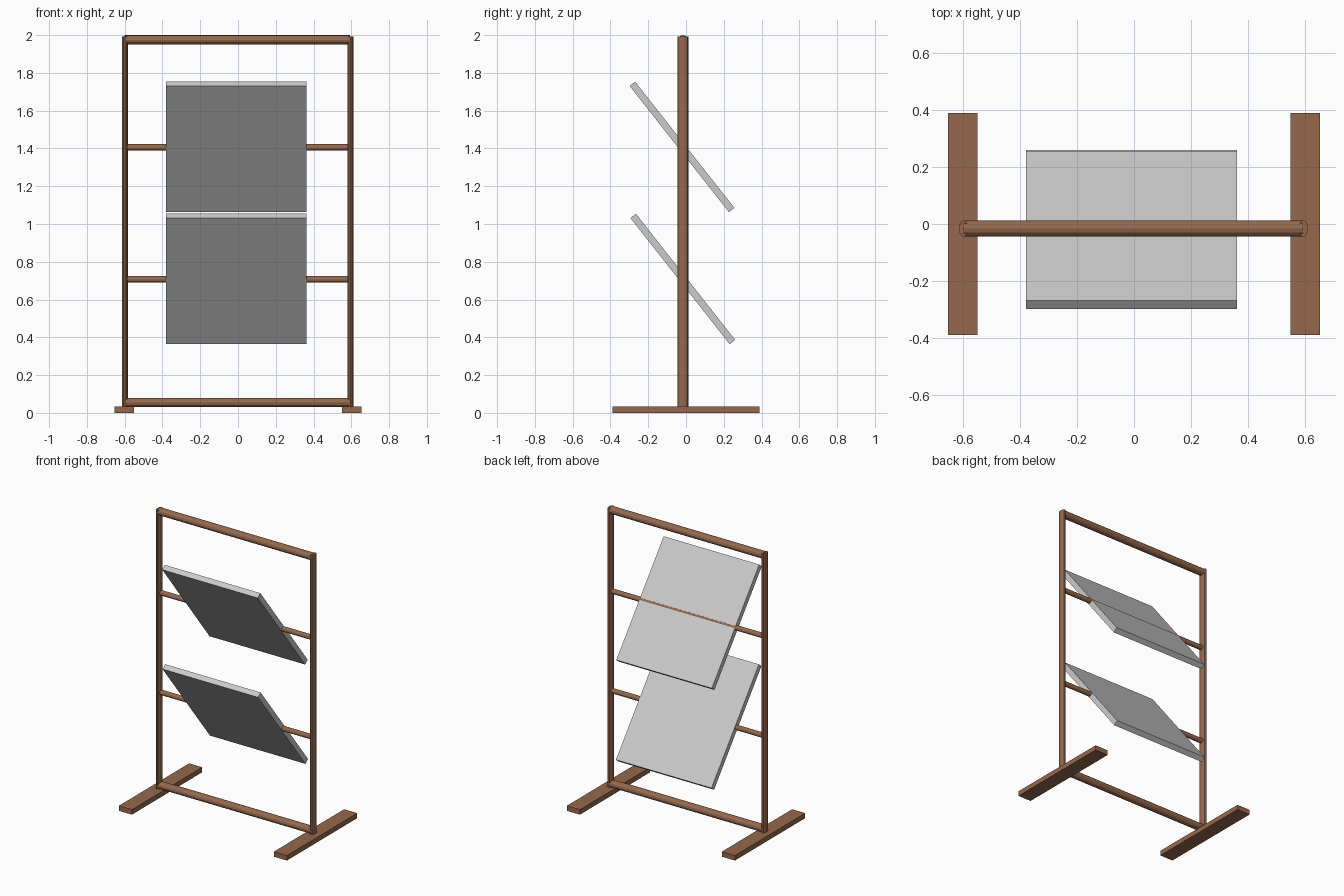
import bpy
from math import radians, pi

if "Cube" in bpy.data.objects:
    bpy.data.objects.remove(bpy.data.objects["Cube"])

wood = bpy.data.materials.new("brown_wood")
wood.diffuse_color = (0.30, 0.14, 0.075, 1)
wood.use_nodes = True
wood.node_tree.nodes["Principled BSDF"].inputs["Base Color"].default_value = wood.diffuse_color
YC = -0.016  # depth of the frame plane


def finish(ob, name, mat):
    ob.name = name
    bpy.ops.object.transform_apply(location=False, rotation=True, scale=True)
    if mat:
        ob.data.materials.append(mat)
    return ob


def box(name, centre, size, tilt=0, mat=None):
    bpy.ops.mesh.primitive_cube_add(size=1, location=centre, rotation=(tilt, 0, 0))
    ob = bpy.context.object
    ob.scale = size
    return finish(ob, name, mat)


def rail(name, z, ry, rz, x0=-0.6, x1=0.594):
    # horizontal rod along x, its local x becoming z
    bpy.ops.mesh.primitive_cylinder_add(vertices=12, radius=1, depth=x1 - x0,
                                        location=((x0 + x1) / 2, YC, z),
                                        rotation=(0, pi / 2, 0))
    ob = bpy.context.object
    ob.scale = (rz, ry, 1)
    return finish(ob, name, wood)


def post(name, x):
    z0, z1 = 0.03, 1.993
    bpy.ops.mesh.primitive_cylinder_add(vertices=12, radius=1, depth=z1 - z0,
                                        location=(x, YC, (z0 + z1) / 2))
    ob = bpy.context.object
    ob.scale = (0.016, 0.029, 1)
    return finish(ob, name, wood)


# Feet and oval uprights
for side, s in (("left", -1), ("right", 1)):
    box(side + "_foot", (s * 0.602, 0, 0.0175), (0.102, 0.78, 0.035), mat=wood)
    post(side + "_post", s * 0.597 - 0.002)

# Frame rails
rail("top_rail", 1.975, 0.028, 0.025)
rail("bottom_rail", 0.055, 0.028, 0.025)

# Pivot rods, each carrying a tilted panel
for level, z, y in (("upper", 1.407, -0.021), ("lower", 0.708, -0.017)):
    rail(level + "_rod", z - 0.001, 0.018, 0.017)
    box(level + "_panel", (-0.009, y, z + 0.001), (0.742, 0.85, 0.037), tilt=radians(-51.8))
